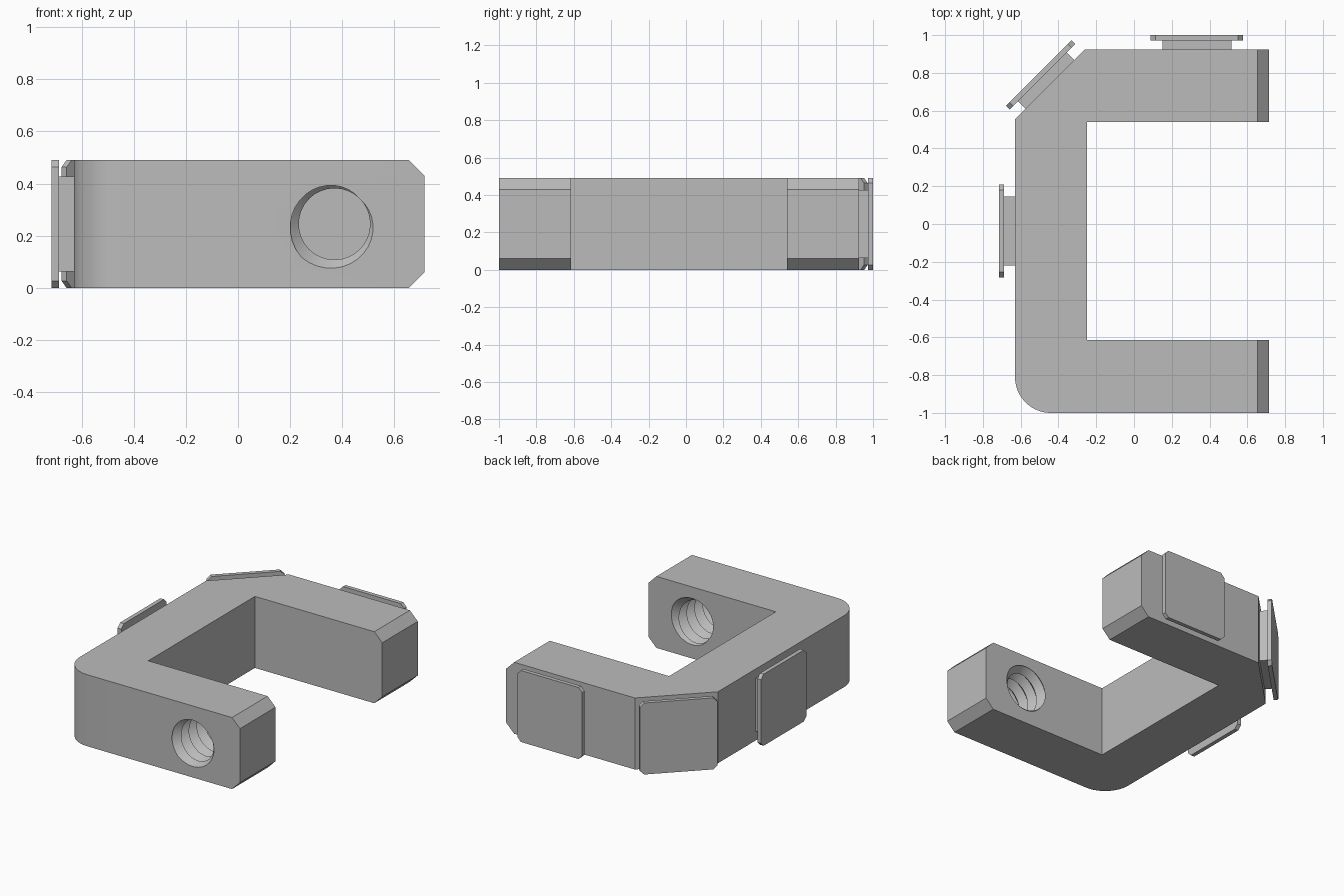
import bpy, bmesh, math
from mathutils import Matrix, Vector

cube = bpy.data.objects.get("Cube")
if cube:
    bpy.data.objects.remove(cube, do_unlink=True)

HEIGHT = 0.49
HOLE_X, PITCH, R_CREST, R_ROOT = 0.37, 0.085, 0.137, 0.18

grey = bpy.data.materials.new("plain_grey")
grey.use_nodes = True
grey.diffuse_color = (0.5, 0.5, 0.5, 1)
grey.node_tree.nodes["Principled BSDF"].inputs["Base Color"].default_value = (0.5, 0.5, 0.5, 1)


def finish(bm, name):
    """Turn a bmesh into a grey object in the scene."""
    bmesh.ops.recalc_face_normals(bm, faces=bm.faces[:])
    mesh = bpy.data.meshes.new(name)
    bm.to_mesh(mesh)
    bm.free()
    mesh.materials.append(grey)
    obj = bpy.data.objects.new(name, mesh)
    bpy.context.scene.collection.objects.link(obj)
    return obj


def prism(bm, outline, depth):
    """Extrude a flat outline upwards into a solid."""
    face = bm.faces.new([bm.verts.new((x, y, 0)) for x, y in outline])
    moved = bmesh.ops.extrude_face_region(bm, geom=[face])["geom"]
    top = [v for v in moved if isinstance(v, bmesh.types.BMVert)]
    bmesh.ops.translate(bm, verts=top, vec=(0, 0, depth))


def along(edge, axis):
    d = edge.verts[1].co - edge.verts[0].co
    return abs(d.normalized()[axis]) > 0.99


# C-shaped frame with one rounded corner, one cut corner and bevelled arm tips
def make_frame():
    radius = 0.19
    corner = [(-0.44 + radius * math.cos(a), -0.81 + radius * math.sin(a))
              for a in (math.radians(270 - 90 * i / 16) for i in range(17))]
    outline = [(0.715, -1)] + corner + [
        (-0.63, 0.555), (-0.26, 0.925), (0.715, 0.925), (0.715, 0.54),
        (-0.25, 0.54), (-0.25, -0.615), (0.715, -0.615)]
    bm = bmesh.new()
    prism(bm, outline, HEIGHT)
    tips = [e for e in bm.edges if along(e, 1) and all(v.co.x > 0.7 for v in e.verts)]
    bmesh.ops.bevel(bm, geom=tips, offset=0.06, segments=1, affect='EDGES')
    return finish(bm, "clamp_frame")


# Helical V-thread solid used to cut the screw hole
def make_thread_cutter():
    seg = 32
    start, end = -1 - PITCH / 4, -0.58
    count = int((end - start) / (PITCH / seg)) + 1
    bm = bmesh.new()
    rings = []
    for j in range(count):
        y = start + j * PITCH / seg
        ring = []
        for i in range(seg):
            turn = ((i + j + 12 - seg // 4) % seg) / seg
            depth = abs(2 * turn - 1)
            r = R_CREST + (R_ROOT - R_CREST) * depth
            a = math.tau * i / seg
            ring.append(bm.verts.new((HOLE_X + r * math.cos(a), y,
                                      HEIGHT / 2 + r * math.sin(a))))
        rings.append(ring)
    for lower, upper in zip(rings, rings[1:]):
        for i in range(seg):
            k = (i + 1) % seg
            bm.faces.new((lower[i], lower[k], upper[i]))
            bm.faces.new((lower[k], upper[k], upper[i]))
    bm.faces.new(rings[0])
    bm.faces.new(rings[-1])
    return finish(bm, "thread_cutter")


# Mounting cleat: a square neck carrying a wider plate with clipped corners
def make_cleat(name, base, angle, neck):
    bm = bmesh.new()
    for size, low, high, clip in ((0.365, -0.02, neck, 0), (0.49, neck, neck + 0.028, 0.027)):
        part = bmesh.new()
        h = size / 2
        prism(part, [(-h, -h), (h, -h), (h, h), (-h, h)], high - low)
        if clip:
            corners = [e for e in part.edges if along(e, 2)]
            bmesh.ops.bevel(part, geom=corners, offset=clip, segments=1, affect='EDGES')
        bmesh.ops.translate(part, verts=part.verts, vec=(0, 0, low))
        temp = bpy.data.meshes.new("temp")
        part.to_mesh(temp)
        part.free()
        bm.from_mesh(temp)
        bpy.data.meshes.remove(temp)
    # Stand the cleat up so that it points outwards along the given direction
    turn = Matrix.Rotation(angle, 4, 'Z') @ Matrix.Rotation(math.pi / 2, 4, 'Y')
    place = Matrix.Translation(Vector((base[0], base[1], HEIGHT / 2)))
    bmesh.ops.transform(bm, matrix=place @ turn, verts=bm.verts)
    return finish(bm, name)


frame = make_frame()
cutter = make_thread_cutter()
cut = frame.modifiers.new("screw_hole", 'BOOLEAN')
cut.operation = 'DIFFERENCE'
cut.solver = 'EXACT'
cut.object = cutter

# Apply the cut and remove its helper
bpy.context.view_layer.objects.active = frame
for obj in bpy.context.selected_objects:
    obj.select_set(False)
frame.select_set(True)
bpy.ops.object.modifier_apply(modifier=cut.name)
bpy.data.objects.remove(cutter, do_unlink=True)
bpy.ops.object.shade_smooth_by_angle(angle=math.radians(30))

make_cleat("side_cleat", (-0.63, -0.037), math.pi, 0.057)
make_cleat("corner_cleat", (-0.445, 0.74), math.radians(135), 0.055)
make_cleat("back_cleat", (0.333, 0.925), math.pi / 2, 0.047)
